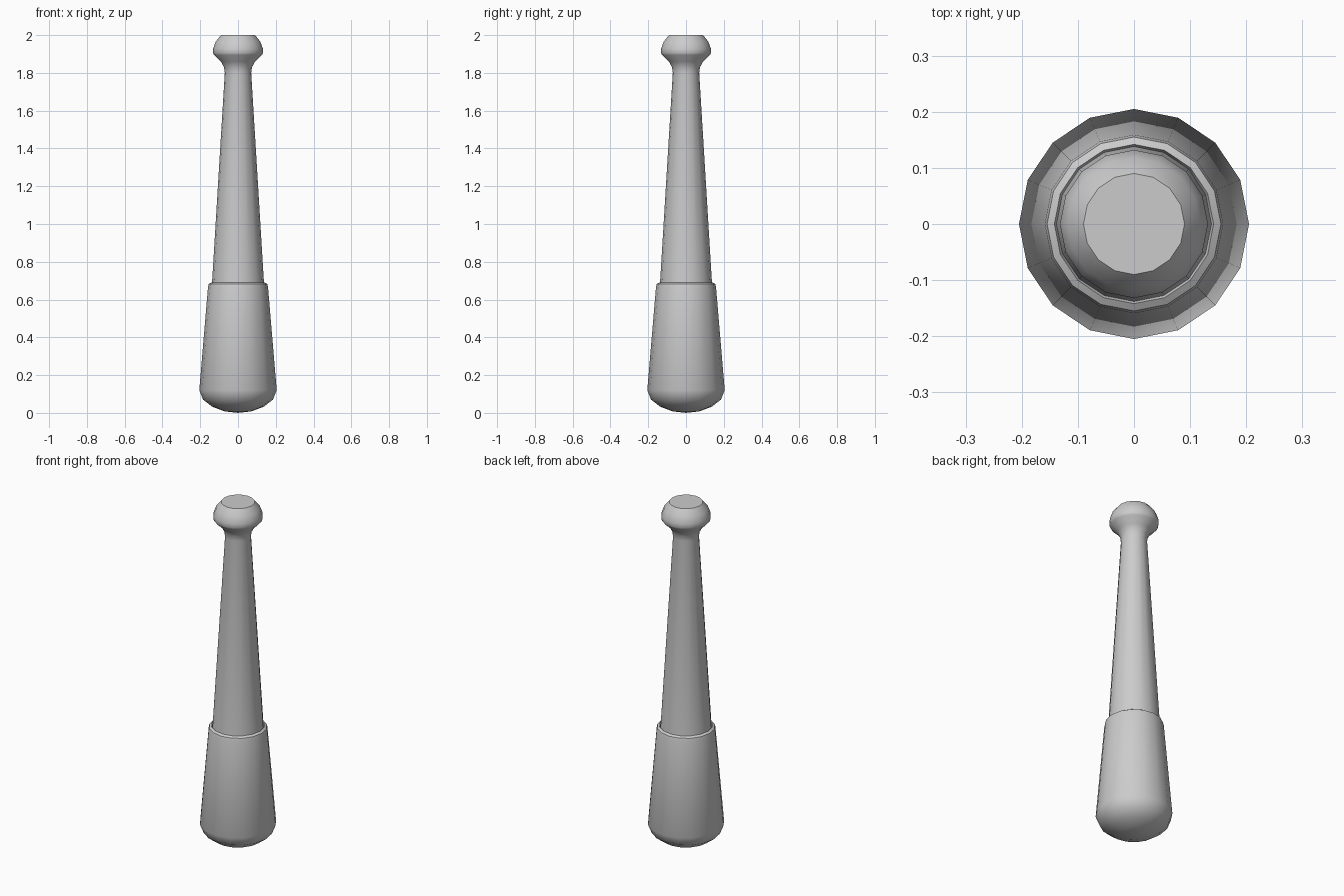
import bpy
import bmesh
import math

cube = bpy.data.objects.get("Cube")
if cube:
    bpy.data.objects.remove(cube, do_unlink=True)

SIDES = 16

grey = bpy.data.materials.new("plain_grey")
grey.use_nodes = True
colour = (0.6, 0.6, 0.6, 1)
grey.diffuse_color = colour
grey.node_tree.nodes["Principled BSDF"].inputs["Base Color"].default_value = colour


def lathe(name, profile, angle):
    """Turn a list of (radius, height) points around z, closing both ends."""
    bm = bmesh.new()
    rings = []
    for r, z in profile:
        if r == 0:
            rings.append([bm.verts.new((0, 0, z))] * SIDES)
        else:
            steps = [math.tau * i / SIDES for i in range(SIDES)]
            rings.append([bm.verts.new((r * math.cos(a), r * math.sin(a), z)) for a in steps])
    for low, high in zip(rings, rings[1:]):
        for i in range(SIDES):
            j = (i + 1) % SIDES
            corners = dict.fromkeys((low[i], low[j], high[j], high[i]))
            bm.faces.new(list(corners))
    if profile[-1][0] > 0:
        bm.faces.new(rings[-1])
    bmesh.ops.recalc_face_normals(bm, faces=bm.faces)
    mesh = bpy.data.meshes.new(name)
    bm.to_mesh(mesh)
    bm.free()
    mesh.materials.append(grey)
    obj = bpy.data.objects.new(name, mesh)
    bpy.context.collection.objects.link(obj)
    bpy.ops.object.select_all(action='DESELECT')
    obj.select_set(True)
    bpy.context.view_layer.objects.active = obj
    bpy.ops.object.shade_smooth_by_angle(angle=math.radians(angle))
    return obj


# Thick lower head with a domed underside and a rounded shoulder
lathe("pestle_head", [(0, 0), (0.07, 0.008), (0.135, 0.032), (0.185, 0.07), (0.205, 0.12),
                      (0.159, 0.665), (0.155, 0.682), (0.142, 0.69), (0.138, 0.68), (0, 0.68)], 40)

# Tapered handle flaring into a flat-topped knob
lathe("handle", [(0, 0.66), (0.138, 0.68), (0.07, 1.8), (0.074, 1.83), (0.09, 1.86),
                 (0.127, 1.895), (0.132, 1.905), (0.132, 1.928), (0.118, 1.966), (0.09, 2)], 35)
